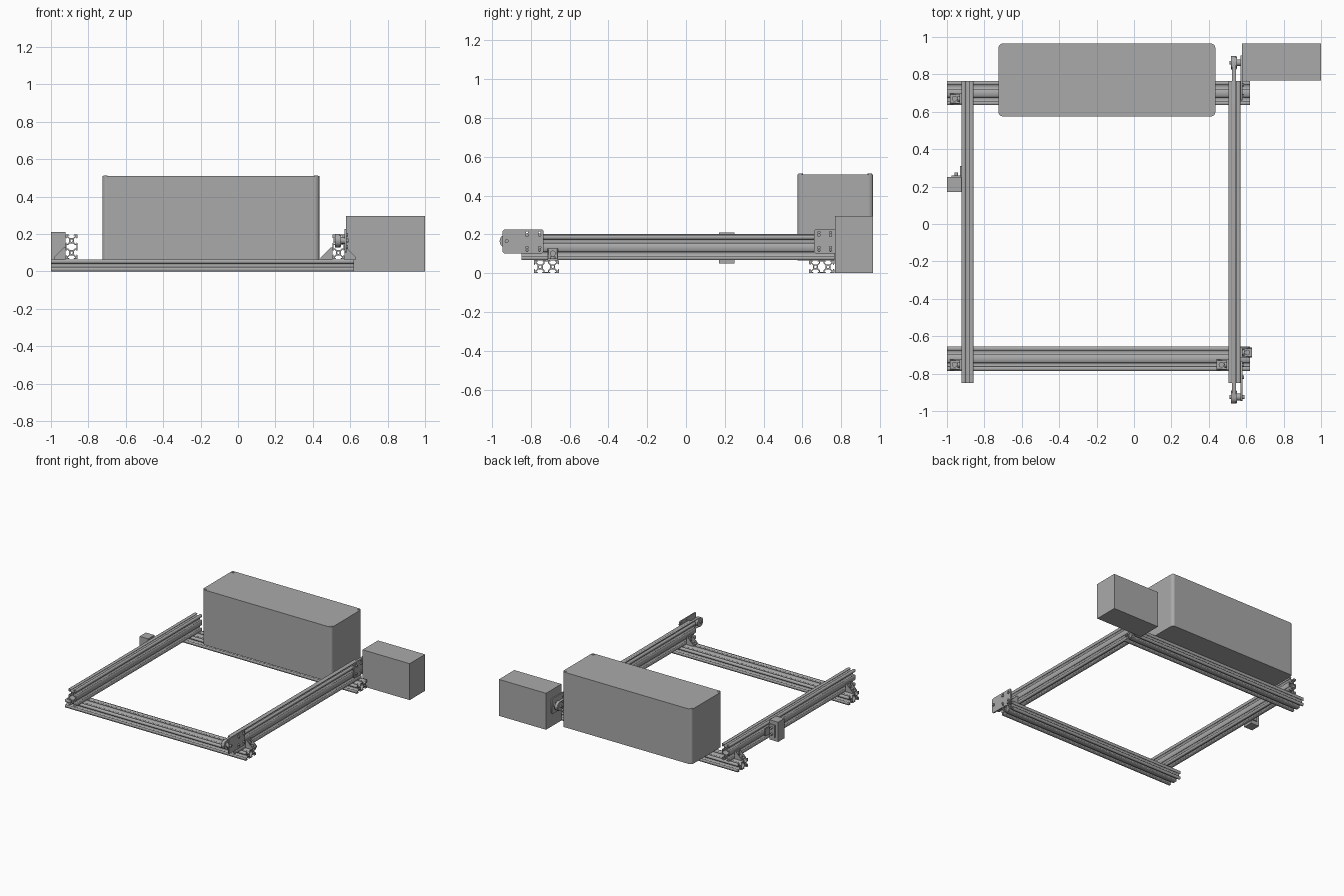
import bpy, bmesh, math
from mathutils import Matrix, Vector

cube = bpy.data.objects.get("Cube")
if cube:
    bpy.data.objects.remove(cube, do_unlink=True)

grey = bpy.data.materials.new("aluminium grey")
grey.use_nodes = True
grey.diffuse_color = (0.4, 0.4, 0.4, 1)
grey.node_tree.nodes["Principled BSDF"].inputs["Base Color"].default_value = (0.4, 0.4, 0.4, 1)

MM = 0.00324
# Axis frames: columns are where local x, y, z go; extrusion runs along local z
ALONG = {
    "x": Matrix(((0, 0, 1), (1, 0, 0), (0, 1, 0))).to_4x4(),
    "y": Matrix(((0, 1, 0), (0, 0, 1), (1, 0, 0))).to_4x4(),
    "z": Matrix.Identity(4),
}


def finish(name, bm):
    bmesh.ops.remove_doubles(bm, verts=bm.verts, dist=1e-5)
    bmesh.ops.recalc_face_normals(bm, faces=bm.faces)
    mesh = bpy.data.meshes.new(name)
    bm.to_mesh(mesh)
    bm.free()
    mesh.materials.append(grey)
    obj = bpy.data.objects.new(name, mesh)
    bpy.context.collection.objects.link(obj)
    return obj


def circle(r, n=20, cx=0, cy=0):
    return [(cx + r * math.cos(i * math.tau / n), cy + r * math.sin(i * math.tau / n)) for i in range(n)]


def prism(name, loops, length, axis, centre):
    """Extrude an outline with optional holes along an axis."""
    curve = bpy.data.curves.new(name, "CURVE")
    curve.dimensions = "2D"
    curve.fill_mode = "BOTH"
    curve.extrude = length / 2
    for loop in loops:
        spline = curve.splines.new("POLY")
        spline.points.add(len(loop) - 1)
        spline.use_cyclic_u = True
        for p, (u, v) in zip(spline.points, loop):
            p.co = (u, v, 0, 1)
    temp = bpy.data.objects.new(name + " helper", curve)
    mesh = temp.to_mesh()
    bm = bmesh.new()
    bm.from_mesh(mesh)
    temp.to_mesh_clear()
    bpy.data.objects.remove(temp)
    bpy.data.curves.remove(curve)
    bm.transform(Matrix.Translation(centre) @ ALONG[axis])
    return finish(name, bm)


def disc(name, r, length, axis, centre, n=20):
    obj = prism(name, [circle(r, n)], length, axis, centre)
    for p in obj.data.polygons:
        p.use_smooth = len(p.vertices) == 4
    obj.data.set_sharp_from_angle(angle=math.radians(35))
    return obj


def box(name, lo, hi):
    bm = bmesh.new()
    bmesh.ops.create_cube(bm, size=1)
    lo, hi = Vector(lo), Vector(hi)
    bm.transform(Matrix.Translation((lo + hi) / 2) @ Matrix.Diagonal((*(hi - lo), 1)))
    return finish(name, bm)


# Double slotted extrusion profile
def rail_profile():
    half = [(4.6, 0), (3.1, 1.5), (3.1, 1.8), (5.5, 1.8), (5.5, 3.2), (2.8, 5.9)]
    slot = [(-t, d) for t, d in half] + [(t, d) for t, d in reversed(half)]
    outline = []
    sides = [  # slot centre, direction along side, direction inwards
        ((-10, -10), (1, 0), (0, 1)), ((10, -10), (1, 0), (0, 1)), ((20, 0), (0, 1), (-1, 0)),
        ((10, 10), (-1, 0), (0, -1)), ((-10, 10), (-1, 0), (0, -1)), ((-20, 0), (0, -1), (1, 0))]
    corner_after = {1: (20, -10), 2: (20, 10), 4: (-20, 10), 5: (-20, -10)}
    for i, (c, a, n) in enumerate(sides):
        outline += [tuple(c[k] + a[k] * t + n[k] * d for k in (0, 1)) for t, d in slot]
        if i in corner_after:
            outline.append(corner_after[i])
    quarter = [(5.6, 2.7), (2.9, 5.4), (2.9, 8.2)]
    cavity = quarter + [(-u, v) for u, v in reversed(quarter)]
    cavity += [(-u, -v) for u, v in cavity]
    loops = [outline, cavity, circle(2.1, 12, -10), circle(2.1, 12, 10)]
    return [[(u * MM, v * MM) for u, v in loop] for loop in loops]


profile = rail_profile()
for name, y in (("front_cross_rail", -0.72), ("rear_cross_rail", 0.70)):
    prism(name, profile, 1.62, "x", (-0.19, y, 0.0325))
for name, x in (("right_side_rail", -0.89), ("left_side_rail", 0.537)):
    prism(name, profile, 1.615, "y", (x, -0.042, 0.132))


# Angle brackets joining the rails: two legs and two gussets, plus a bolt
def bracket(x, y, side):
    s, w, t = 0.062, 0.028, 0.01
    def span(a, b):
        return sorted((x + side * a, x + side * b))
    x0, x1 = span(0, s)
    box("bracket_foot", (x0, y - w, 0.065), (x1, y + w, 0.065 + t))
    x0, x1 = span(0, t)
    box("bracket_upright", (x0, y - w, 0.065), (x1, y + w, 0.065 + s))
    for edge in (-w + 0.003, w - 0.003):
        bm = bmesh.new()
        tri = [(0, 0.065), (s, 0.065), (s, 0.075), (t, 0.065 + s), (0, 0.065 + s)]
        face = bm.faces.new([bm.verts.new((x + side * a, y + edge - 0.003, z)) for a, z in tri])
        ext = bmesh.ops.extrude_face_region(bm, geom=[face])["geom"]
        bmesh.ops.translate(bm, vec=(0, 0.006, 0), verts=[v for v in ext if isinstance(v, bmesh.types.BMVert)])
        finish("bracket_gusset", bm)
    disc("bracket_foot_bolt", 0.015, 0.012, "z", (x + side * 0.036, y, 0.08))
    disc("bracket_upright_bolt", 0.015, 0.012, "x", (x + side * 0.015, y, 0.101))


for x, y, side in ((-0.923, -0.752, -1), (-0.923, 0.67, -1), (0.504, -0.752, -1), (0.57, -0.687, 1)):
    bracket(x, y, side)

# Large enclosure with rounded upright edges and lid screws
case = box("enclosure", (-0.725, 0.575, 0.065), (0.435, 0.965, 0.51))
bm = bmesh.new()
bm.from_mesh(case.data)
upright = [e for e in bm.edges if abs(e.verts[0].co.z - e.verts[1].co.z) > 0.1]
bmesh.ops.bevel(bm, geom=upright, offset=0.024, segments=4, profile=0.5, affect="EDGES")
bm.to_mesh(case.data)
bm.free()
for x in (-0.708, 0.418):
    for y in (0.592, 0.948):
        disc("lid_screw", 0.011, 0.006, "z", (x, y, 0.511), 16)

# Drive motor block and small sensor block
box("drive_motor", (0.578, 0.768, 0.0), (1.0, 0.965, 0.295))
box("sensor_block", (-1.0, 0.17, 0.05), (-0.923, 0.25, 0.21))
box("sensor_plate", (-0.975, 0.25, 0.08), (-0.925, 0.258, 0.18))
box("sensor_tab", (-0.93, 0.25, 0.10), (-0.922, 0.31, 0.16))
for z in (0.105, 0.155):
    disc("sensor_bolt", 0.01, 0.02, "y", (-0.95, 0.265, z), 12)


# End plates with holes carrying the belt pulleys
def end_plate(name, y0, y1, x, bolts):
    z0, z1, c = 0.102, 0.226, 0.008
    outline = [(y0 + c, z0), (y1 - c, z0), (y1, z0 + c), (y1, z1 - c), (y1 - c, z1),
               (y0 + c, z1), (y0, z1 - c), (y0, z0 + c)]
    prism(name, [outline] + [circle(0.006, 10, y, z) for y in bolts for z in (0.118, 0.21)],
          0.009, "x", (x, 0, 0))
    for y in bolts:
        for z in (0.132, 0.196):
            disc(name + "_bolt", 0.009, 0.014, "x", (x + 0.007, y, z), 12)


end_plate("idler_plate", -0.945, -0.735, 0.5745, (-0.82, -0.755))
end_plate("motor_plate", 0.66, 0.90, 0.5745, (0.685, 0.745))

for name, y in (("idler", -0.925), ("drive", 0.862)):
    disc(name + "_pulley", 0.031, 0.024, "x", (0.535, y, 0.165), 24)
    for x in (0.521, 0.549):
        disc(name + "_pulley_flange", 0.036, 0.004, "x", (x, y, 0.165), 24)
    disc(name + "_shaft", 0.01, 0.08, "x", (0.55, y, 0.165), 16)
    disc(name + "_hub", 0.018, 0.02, "x", (0.56, y, 0.165), 16)


# Belt loop around both pulleys
def belt_loop(r):
    ends = []
    for y, start in ((0.862, -math.pi / 2), (-0.925, math.pi / 2)):
        ends += [(y + r * math.cos(start + i * math.pi / 12), 0.165 + r * math.sin(start + i * math.pi / 12))
                 for i in range(13)]
    return ends


prism("drive_belt", [belt_loop(0.036), belt_loop(0.032)], 0.02, "x", (0.535, 0, 0))
